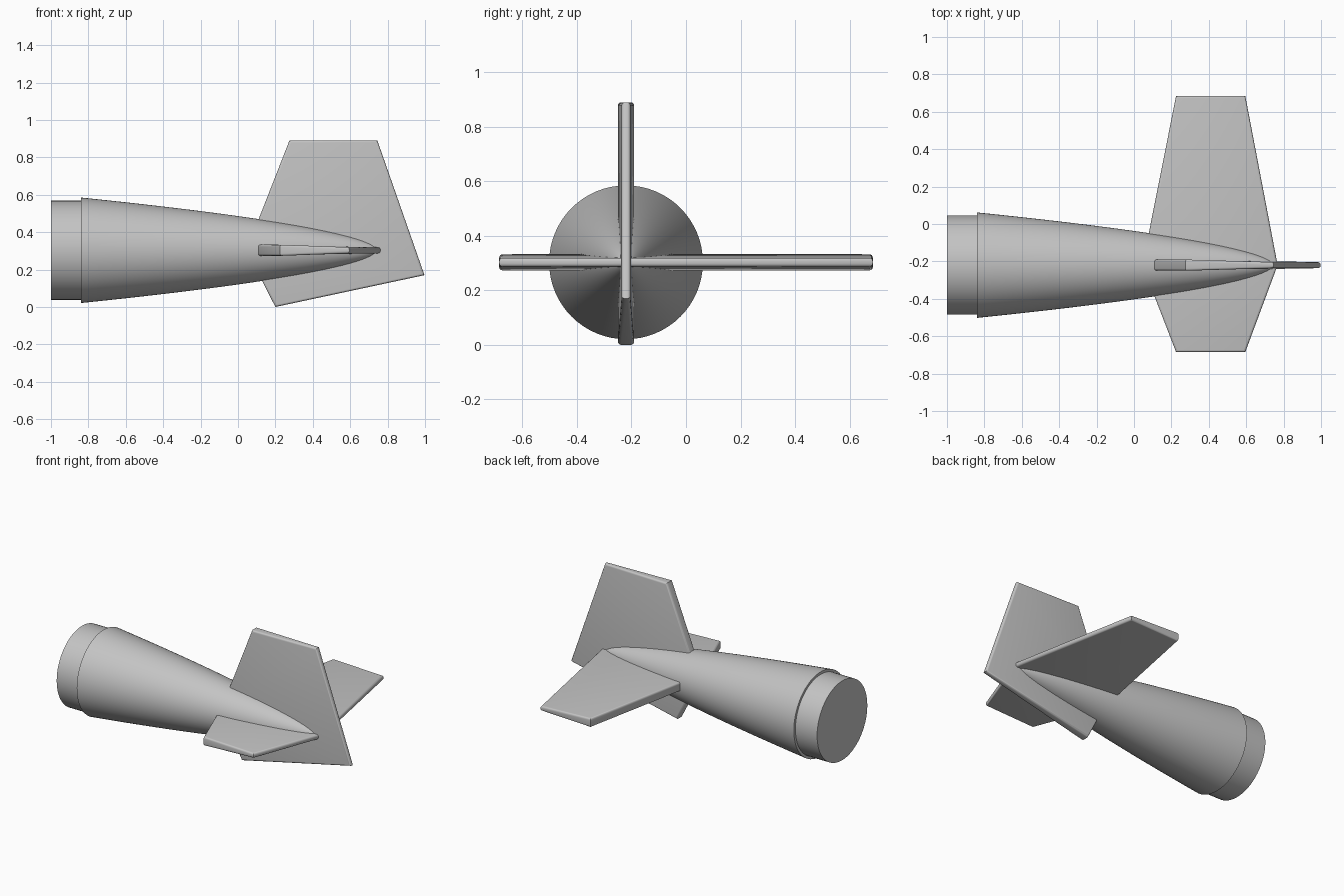
import bpy, bmesh, math

cube = bpy.data.objects.get("Cube")
if cube:
    bpy.data.objects.remove(cube)

AXIS_Y, AXIS_Z = -0.22, 0.303      # centre line of the hull
LEAD, TRAIL = 0.03, 0.016          # half thickness at fin front and rear

grey = bpy.data.materials.new("light grey")
grey.use_nodes = True
grey.diffuse_color = (0.55, 0.55, 0.55, 1)
grey.node_tree.nodes["Principled BSDF"].inputs["Base Color"].default_value = grey.diffuse_color


def finish(bm, name, angle):
    bmesh.ops.recalc_face_normals(bm, faces=bm.faces)
    mesh = bpy.data.meshes.new(name)
    bm.to_mesh(mesh)
    bm.free()
    mesh.materials.append(grey)
    obj = bpy.data.objects.new(name, mesh)
    bpy.context.collection.objects.link(obj)
    bpy.ops.object.select_all(action='DESELECT')
    obj.select_set(True)
    bpy.context.view_layer.objects.active = obj
    bpy.ops.object.shade_smooth_by_angle(angle=math.radians(angle))
    return obj


def lathe(name, profile, sides=64):
    """Closed turned part along x from (x, radius) pairs."""
    bm = bmesh.new()
    rings = []
    for x, r in profile:
        rings.append([bm.verts.new((x, AXIS_Y + r * math.cos(a), AXIS_Z + r * math.sin(a)))
                      for a in (2 * math.pi * i / sides for i in range(sides))])
    for a, b in zip(rings, rings[1:]):
        for i in range(sides):
            j = (i + 1) % sides
            bm.faces.new((a[i], a[j], b[j], b[i]))
    bm.faces.new(rings[0])
    bm.faces.new(rings[-1])
    return finish(bm, name, 30)


def fin(name, outline, rear, place):
    """Wedge plate: outline of (x, span, half thickness), with rounded rims."""
    bm = bmesh.new()
    sides = []
    for s in (1, -1):
        ring = [bm.verts.new(place(x, v, s * t)) for x, v, t in outline]
        bm.faces.new(ring[:rear + 1])
        bm.faces.new([ring[0]] + ring[rear:])
        sides.append(ring)
    top, low = sides
    n = len(outline)
    rims = []
    for i in range(n):
        j = (i + 1) % n
        bm.faces.new((top[i], top[j], low[j], low[i]))
        rims += [bm.edges.get((ring[i], ring[j])) for ring in sides]
    bmesh.ops.recalc_face_normals(bm, faces=bm.faces)
    bmesh.ops.bevel(bm, geom=rims, offset=0.012, segments=4, profile=0.5,
                    affect='EDGES', clamp_overlap=True)
    return finish(bm, name, 35)


# Tapered hull with a blunt curved tip
START, END = -0.84, 0.755
steps = 32
hull = []
for i in range(steps + 1):
    u = 1 - i / steps
    hull.append((END - (END - START) * u ** 1.5, max(0.282 * u ** 0.87, 0.001)))
lathe("tail_hull", hull)

# Narrower joining collar
lathe("front_collar", [(-1.0, 0.265), (-0.8, 0.265)])

# Upright fin, above and below the hull
fin("vertical_fin",
    [(0.045, AXIS_Z, LEAD), (0.275, 0.89, LEAD), (0.745, 0.89, TRAIL),
     (0.997, 0.17, TRAIL), (0.2, 0.0, LEAD)],
    3, lambda x, v, t: (x, AXIS_Y + t, v))

# Level fins, one long and one short
fin("horizontal_fin",
    [(0.045, AXIS_Y, LEAD), (0.225, 0.685, LEAD), (0.595, 0.685, TRAIL),
     (0.768, AXIS_Y, TRAIL), (0.595, -0.685, TRAIL), (0.225, -0.685, LEAD)],
    3, lambda x, v, t: (x, v, AXIS_Z + t))
